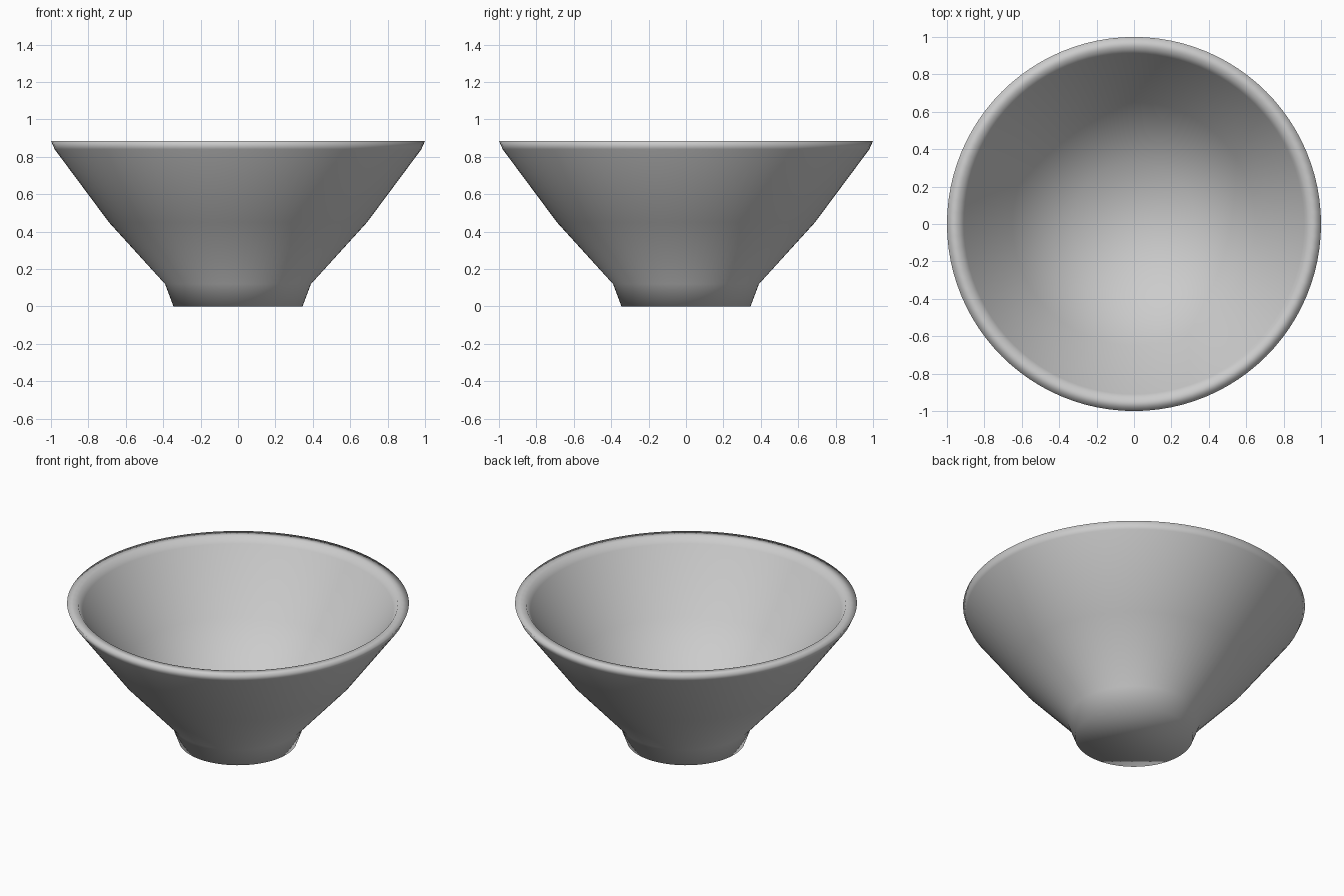
import bpy, bmesh
from math import cos, sin, tau

if "Cube" in bpy.data.objects:
    bpy.data.objects.remove(bpy.data.objects["Cube"])

SIDES = 96

# Half section (radius, height): foot, outer wall, rim, inner wall, floor edge
PROFILE = [
    (0.345, 0.0), (0.39, 0.12), (0.69, 0.45), (0.98, 0.84), (1.0, 0.885),
    (0.935, 0.885), (0.91, 0.845), (0.65, 0.49), (0.33, 0.14),
]


def lathe(name, profile, sides):
    bm = bmesh.new()
    rings = [[bm.verts.new((r * cos(tau * i / sides), r * sin(tau * i / sides), z))
              for i in range(sides)] for r, z in profile]
    for a, b in zip(rings, rings[1:]):
        for i in range(sides):
            j = (i + 1) % sides
            bm.faces.new((a[i], a[j], b[j], b[i]))
    # Flat underside and inner floor
    bm.faces.new(rings[0][::-1])
    bm.faces.new(rings[-1])
    bmesh.ops.recalc_face_normals(bm, faces=bm.faces)
    for f in bm.faces:
        f.smooth = True
    mesh = bpy.data.meshes.new(name)
    bm.to_mesh(mesh)
    bm.free()
    obj = bpy.data.objects.new(name, mesh)
    bpy.context.collection.objects.link(obj)
    return obj


# Footed bowl, smooth all over
lathe("bowl", PROFILE, SIDES)
